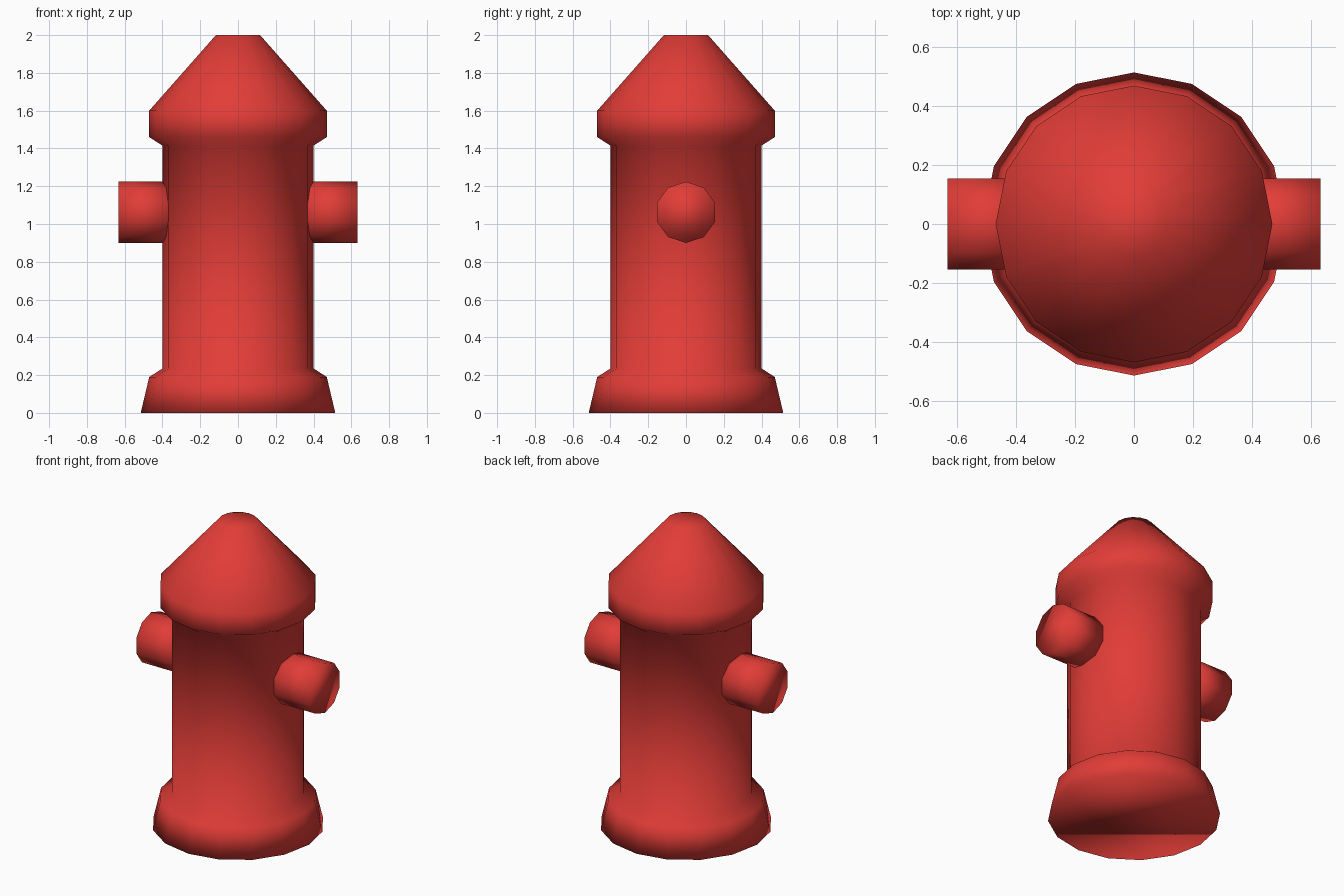
import bpy, bmesh
from math import cos, sin, pi

if "Cube" in bpy.data.objects:
    bpy.data.objects.remove(bpy.data.objects["Cube"])

red = bpy.data.materials.new("red_paint")
red.diffuse_color = (0.76, 0.046, 0.038, 1)
red.use_nodes = True
red.node_tree.nodes["Principled BSDF"].inputs["Base Color"].default_value = red.diffuse_color


def lathe(name, profile, sides, place):
    """Closed solid from (radius, height) rings; place maps (a, b, h) to xyz."""
    bm = bmesh.new()
    rings = []
    for r, h in profile:
        angles = [2 * pi * i / sides for i in range(sides)]
        rings.append([bm.verts.new(place(r * cos(a), r * sin(a), h)) for a in angles])
    for low, high in zip(rings, rings[1:]):
        for i in range(sides):
            j = (i + 1) % sides
            bm.faces.new((low[i], low[j], high[j], high[i]))
    bm.faces.new(rings[0][::-1])
    bm.faces.new(rings[-1])
    bmesh.ops.recalc_face_normals(bm, faces=bm.faces)
    for f in bm.faces:
        f.smooth = True
    mesh = bpy.data.meshes.new(name)
    bm.to_mesh(mesh)
    bm.free()
    mesh.materials.append(red)
    obj = bpy.data.objects.new(name, mesh)
    bpy.context.collection.objects.link(obj)
    return obj


# Flared foot, barrel and conical cap in one turned profile
body_profile = [(0.515, 0), (0.47, 0.19), (0.4, 0.235), (0.4, 1.415),
                (0.47, 1.46), (0.47, 1.6), (0.117, 2.0)]
lathe("hydrant_body", body_profile, 16, lambda a, b, h: (a, b, h))

# Ten-sided side outlets, one vertex pointing up
for side, name in ((1, "right_outlet"), (-1, "left_outlet")):
    lathe(name, [(0.162, 0.35), (0.162, 0.633)], 10,
          lambda a, b, h, s=side: (s * h, b, 1.062 + a))
